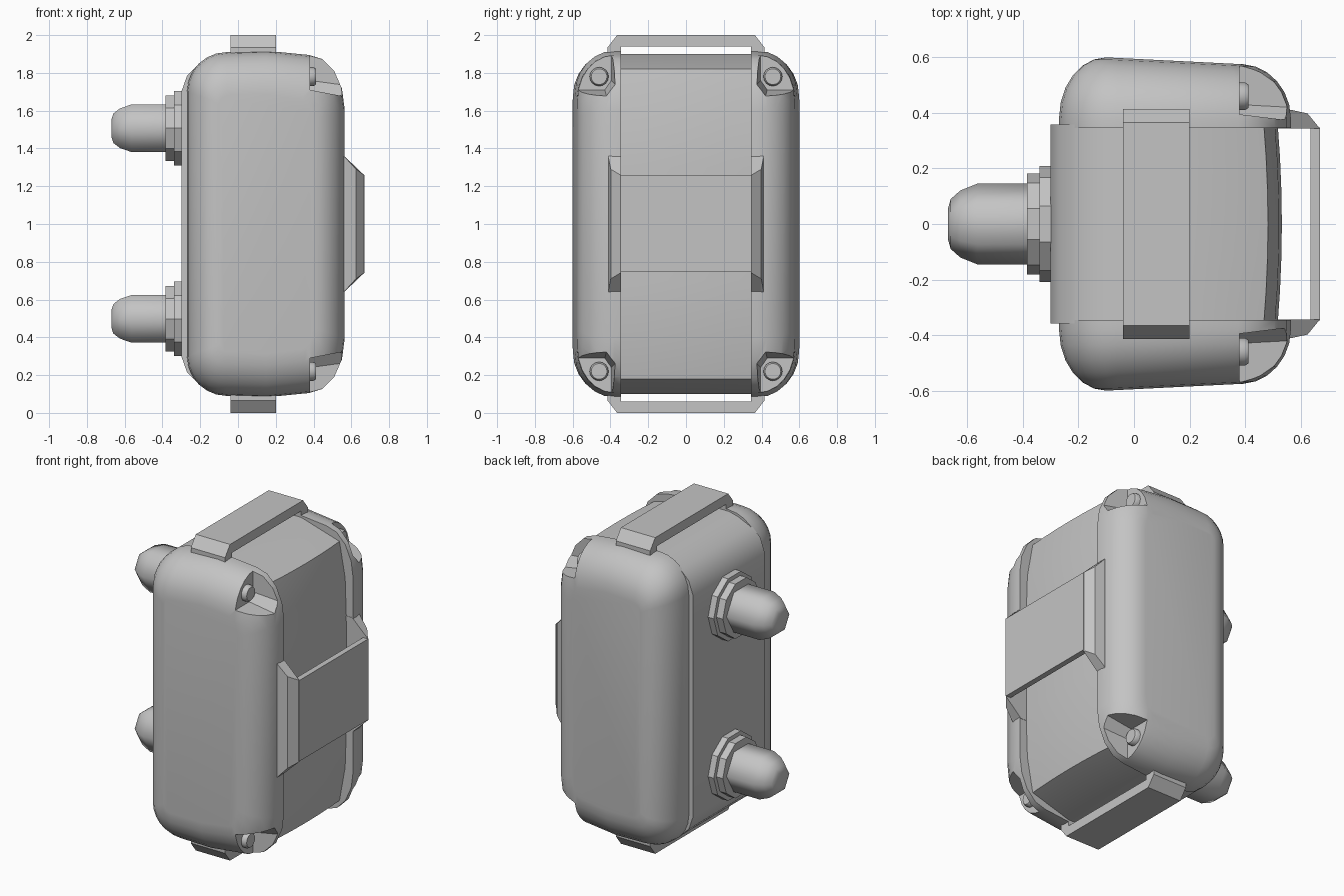
import bpy, bmesh, math

if "Cube" in bpy.data.objects:
    bpy.data.objects.remove(bpy.data.objects["Cube"])

mat = bpy.data.materials.new("plain grey")
mat.diffuse_color = (0.55, 0.55, 0.55, 1)
mat.use_nodes = True
mat.node_tree.nodes["Principled BSDF"].inputs["Base Color"].default_value = mat.diffuse_color


def loft(name, rings, smooth=None):
    """Closed solid skinned through rings of equal point count."""
    bm = bmesh.new()
    vs = [[bm.verts.new(p) for p in r] for r in rings]
    n = len(rings[0])
    for a, b in zip(vs, vs[1:]):
        for i in range(n):
            j = (i + 1) % n
            bm.faces.new((a[i], a[j], b[j], b[i]))
    bm.faces.new(vs[0][::-1])
    bm.faces.new(vs[-1])
    bmesh.ops.recalc_face_normals(bm, faces=bm.faces)
    me = bpy.data.meshes.new(name)
    bm.to_mesh(me)
    bm.free()
    ob = bpy.data.objects.new(name, me)
    bpy.context.collection.objects.link(ob)
    me.materials.append(mat)
    if smooth:
        shade(ob, smooth)
    return ob


def select(ob):
    bpy.ops.object.select_all(action='DESELECT')
    ob.select_set(True)
    bpy.context.view_layer.objects.active = ob


def shade(ob, deg):
    select(ob)
    bpy.ops.object.shade_smooth_by_angle(angle=math.radians(deg))


def turned(name, z, y, profile, sides, smooth=None):
    """Solid of revolution about an x axis; profile is (x, radius)."""
    ang = [2 * math.pi * i / sides for i in range(sides)]
    return loft(name, [[(x, y + r * math.cos(a), z + r * math.sin(a)) for a in ang]
                       for x, r in profile], smooth)


def shell_outline(d):
    """Rounded side outline in x/z, inset by d."""
    dz = 1.35 * d
    x0, x1, h = -0.27 + d, 0.565 - d, 0.91 - dz
    rl, rx, rz = max(0.21 - d, 0.05), max(0.19 - d * 0.8, 0.05), max(0.29 - d, 0.08)
    top = []
    for i in range(5):  # front corner
        a = math.pi / 2 * i / 4
        top.append((x1 - rx + rx * math.cos(a), h - 0.015 - rz + rz * math.sin(a)))
    top.append((0.15, h + 0.007))
    for i in range(7):  # back corner
        a = math.pi / 2 * (1 + i / 6)
        top.append((x0 + rl + rl * math.cos(a), h - rl + rl * math.sin(a)))
    return [(x, 1 + z) for x, z in top] + [(x, 1 - z) for x, z in reversed(top)]


# side shells with screw recesses cut in the corners
for s in (-1, 1):
    rings = [[(x, s * 0.345, z) for x, z in shell_outline(0)]]
    for i in range(7):
        t = math.pi / 2 * i / 6
        d, y = 0.17 * (1 - math.cos(t)), 0.38 + 0.22 * math.sin(t)
        rings.append([(x, s * (y - 0.05 * max(0, x + 0.1) * math.sin(t)), z)
                      for x, z in shell_outline(d)])
    shell = loft("side_shell", rings)
    for v in (-1, 1):
        small = [(0.395, 1.2), (0.395, 0.76), (0.43, 0.71), (0.8, 0.71), (0.8, 1.2)]
        large = [(0.35, 1.2), (0.35, 0.71), (0.41, 0.64), (0.8, 0.64), (0.8, 1.2)]
        cutter = loft("recess_cutter", [[(x, s * y, 1 + v * z) for y, z in p]
                                        for x, p in ((0.38, small), (0.75, large))])
        cutter.hide_render = True
        select(shell)
        m = shell.modifiers.new("recess", 'BOOLEAN')
        m.operation, m.object, m.solver = 'DIFFERENCE', cutter, 'EXACT'
        bpy.ops.object.modifier_apply(modifier=m.name)
        bpy.data.objects.remove(cutter)
        # screw head
        turned("screw_head", 1 + v * 0.78, s * 0.46,
               [(0.36, 0.05), (0.40, 0.05), (0.412, 0.042)], 16, 35)
    shade(shell, 30)

# centre panel, slightly bulged across its width
half = [(0.525, 0.3), (0.515, 0.6), (0.475, 0.82), (0.2, 0.9), (-0.06, 0.9),
        (-0.12, 0.885), (-0.21, 0.845), (-0.27, 0.785), (-0.3, 0.7)]
prof = [(x, 1 + z) for x, z in half] + [(x, 1 - z) for x, z in reversed(half)]
rings = []
for i in range(7):
    u = i / 3 - 1
    rings.append([(x + (0.015 * (0.5 - u * u) if x > 0.4 else 0), 0.358 * u, z) for x, z in prof])
loft("centre_panel", rings, 30)

# top and bottom strap loops
arch = [(-0.415, 0.85), (-0.415, 0.935), (-0.365, 1.0), (0.365, 1.0), (0.415, 0.935),
        (0.415, 0.85), (0.345, 0.85), (0.345, 0.94), (-0.345, 0.94), (-0.345, 0.85)]
for v, name in ((1, "top_loop"), (-1, "bottom_loop")):
    loft(name, [[(x, y, 1 + v * z) for y, z in arch] for x in (-0.04, 0.2)])

# grip plate and its two side brackets
loft("grip_plate", [[(x, y, z) for x, z in ((0.635, 0.745), (0.67, 0.745), (0.67, 1.257), (0.635, 1.257))]
                    for y in (-0.347, 0.347)])
for s in (-1, 1):
    def side(y, xm, hm, hb):
        return [(0.45, s * y, 1 - hb), (0.56, s * y, 1 - hb), (xm, s * y, 1 - hm),
                (xm, s * y, 1 + hm), (0.56, s * y, 1 + hb), (0.45, s * y, 1 + hb)]
    loft("grip_bracket", [side(0.343, 0.67, 0.257, 0.362), side(0.398, 0.625, 0.29, 0.362),
                          side(0.41, 0.57, 0.35, 0.362)])

# rear knobs on stepped washers
for z in (1.507, 0.498):
    turned("large_washer", z, 0, [(-0.28, 0.208), (-0.34, 0.208)], 10)
    turned("small_washer", z, 0, [(-0.33, 0.182), (-0.385, 0.182)], 10)
    turned("knob", z, 0, [(-0.37, 0.145), (-0.565, 0.145), (-0.625, 0.121),
                          (-0.66, 0.09), (-0.67, 0.055)], 6, 62)
